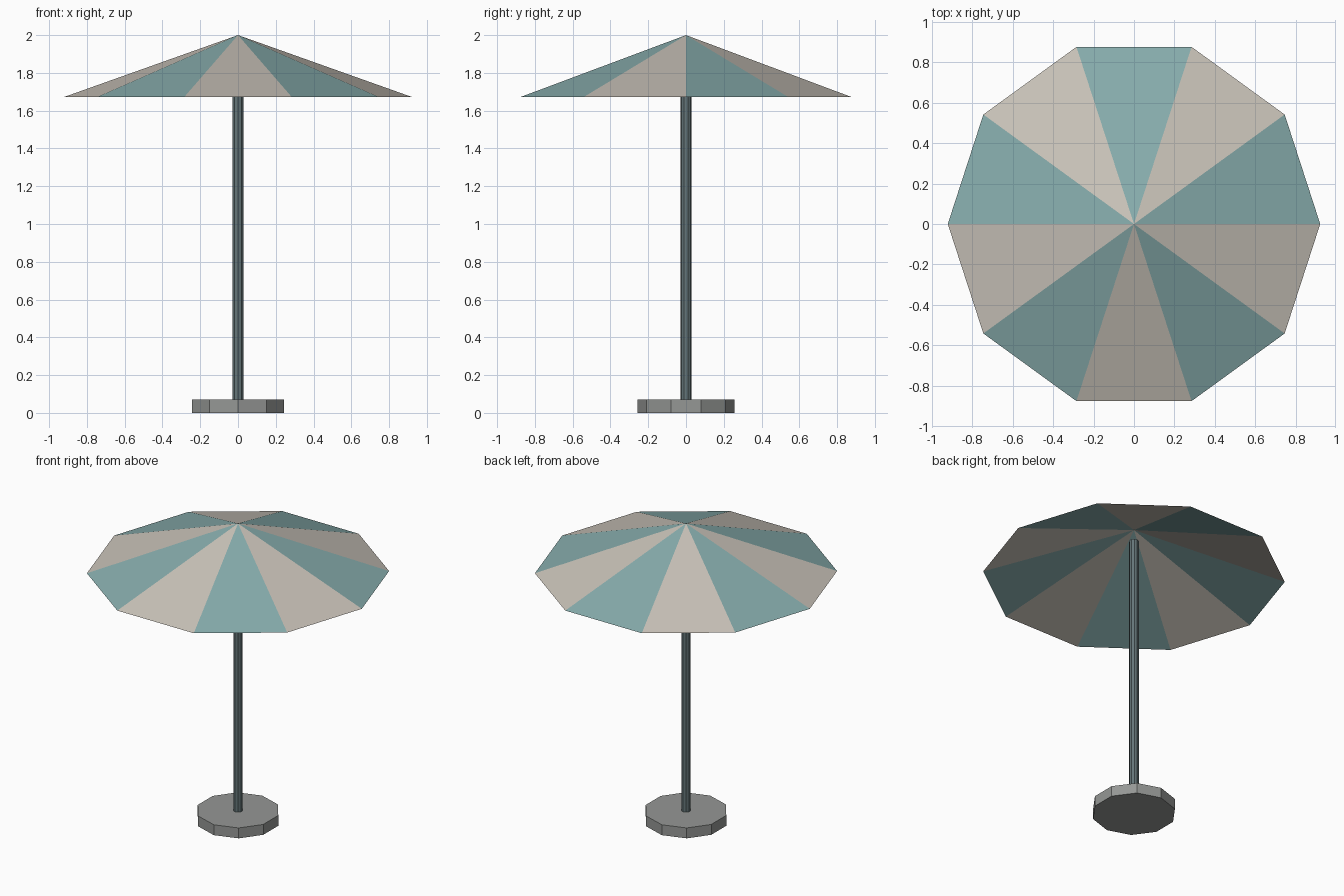
import bpy, bmesh
from math import cos, sin, tau

if "Cube" in bpy.data.objects:
    bpy.data.objects.remove(bpy.data.objects["Cube"])

SIDES = 10


def material(name, rgb):
    m = bpy.data.materials.new(name)
    m.diffuse_color = (*rgb, 1)
    m.use_nodes = True
    m.node_tree.nodes["Principled BSDF"].inputs["Base Color"].default_value = m.diffuse_color
    return m


def cylinder(name, radius, z0, z1, mat):
    bpy.ops.mesh.primitive_cylinder_add(vertices=SIDES, radius=radius, depth=z1 - z0,
                                        location=(0, 0, (z0 + z1) / 2))
    ob = bpy.context.object
    ob.name = name
    ob.data.materials.append(mat)
    return ob


teal = material("teal_fabric", (0.24, 0.41, 0.41))
cream = material("cream_fabric", (0.58, 0.54, 0.48))
metal = material("dark_metal", (0.13, 0.18, 0.19))
stone = material("grey_stone", (0.30, 0.31, 0.30))

# Weighted base and pole (pole stops just under the canopy peak)
cylinder("base", 0.257, 0, 0.07, stone)
cylinder("pole", 0.03, 0.07, 1.92, metal)

# Canopy: open single-sheet cone with alternating panels
bm = bmesh.new()
apex = bm.verts.new((0, 0, 2))
rim = [bm.verts.new((0.922 * cos(tau * i / SIDES), 0.922 * sin(tau * i / SIDES), 1.672))
       for i in range(SIDES)]
for i in range(SIDES):
    panel = bm.faces.new((apex, rim[i], rim[(i + 1) % SIDES]))
    panel.material_index = i % 2
mesh = bpy.data.meshes.new("canopy")
bm.to_mesh(mesh)
bm.free()
mesh.materials.append(teal)
mesh.materials.append(cream)
bpy.context.collection.objects.link(bpy.data.objects.new("canopy", mesh))
